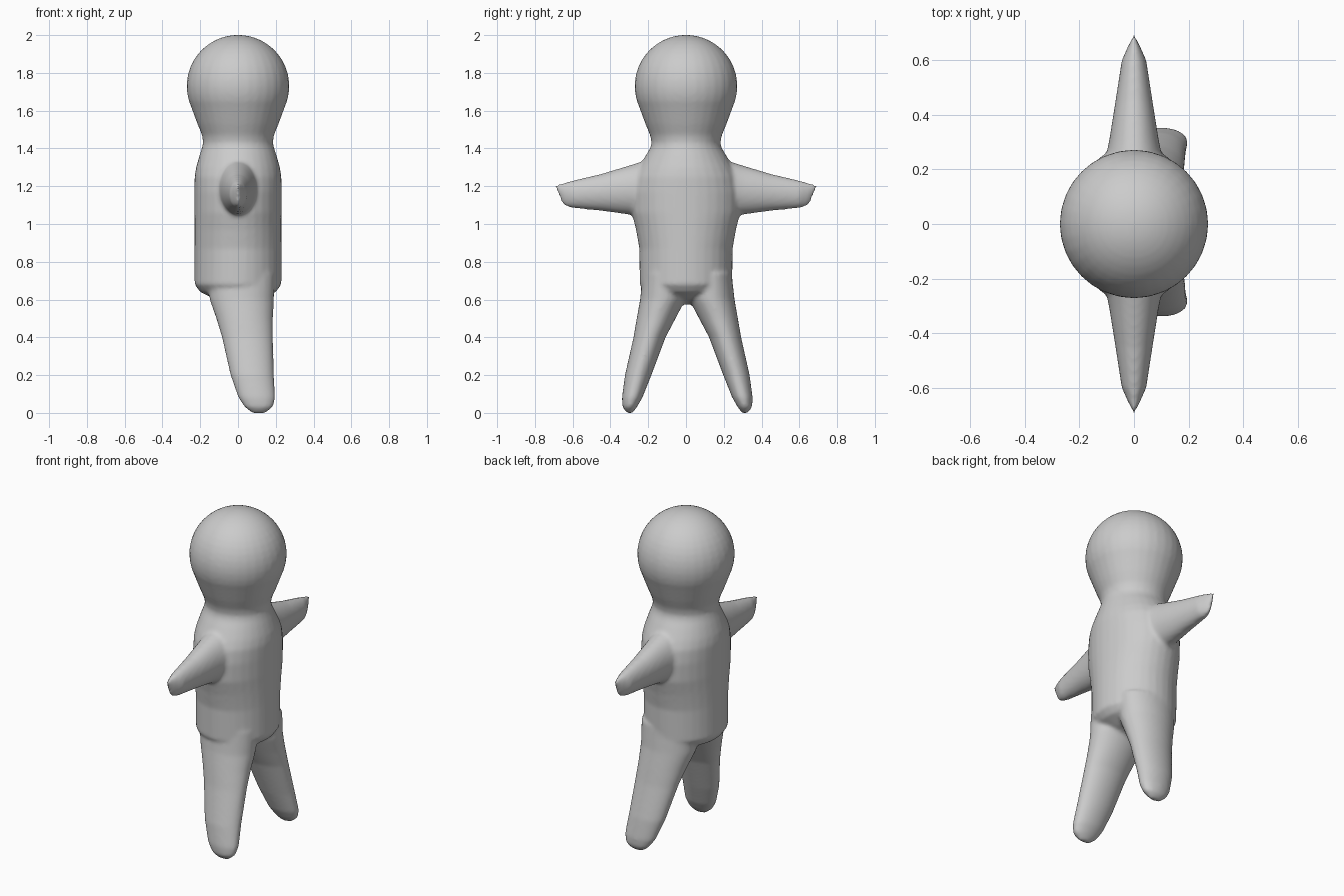
import bpy, bmesh
from math import sin, cos, pi, radians

if "Cube" in bpy.data.objects:
    bpy.data.objects.remove(bpy.data.objects["Cube"])

N = 32
bm = bmesh.new()


def loft(rings):
    """Skin a list of point rings and cap both ends."""
    start = len(bm.faces)
    loops = [[bm.verts.new(p) for p in ring] for ring in rings]
    for a, b in zip(loops, loops[1:]):
        for i in range(N):
            j = (i + 1) % N
            bm.faces.new((a[i], a[j], b[j], b[i]))
    bm.faces.new(loops[0][::-1])
    bm.faces.new(loops[-1])
    bm.faces.ensure_lookup_table()
    bmesh.ops.recalc_face_normals(bm, faces=bm.faces[start:])


def flat_ring(z, cx, cy, rx, ry):
    return [(cx + rx * cos(2 * pi * i / N), cy + ry * sin(2 * pi * i / N), z)
            for i in range(N)]


def arm_ring(side, y, half, top, bottom, slant=0):
    """Upright section of the arm; slant leans the end edge."""
    cz, rz = (top + bottom) / 2, (top - bottom) / 2
    ring = []
    for i in range(N):
        a = 2 * pi * i / N
        ring.append((half * cos(a), side * (y - slant * (1 - sin(a)) / 2),
                     cz + rz * sin(a)))
    return ring


# torso and neck: z, half width x, half width y
body = [(0.575, 0.04, 0.03), (0.605, 0.13, 0.13), (0.64, 0.20, 0.22),
        (0.68, 0.23, 0.245), (0.87, 0.23, 0.247), (0.97, 0.23, 0.265),
        (1.06, 0.23, 0.287), (1.17, 0.23, 0.29), (1.25, 0.23, 0.275),
        (1.30, 0.222, 0.25), (1.36, 0.205, 0.215), (1.40, 0.192, 0.19),
        (1.43, 0.185, 0.182), (1.47, 0.19, 0.19), (1.53, 0.215, 0.215)]
# round head on top
for deg in range(-25, 90, 8):
    a = radians(deg)
    r = 0.272 * cos(a)
    body.append((1.73 + 0.271 * sin(a), r, r))
body.append((2.001, 0.008, 0.008))
loft([flat_ring(z, 0, 0, rx, ry) for z, rx, ry in body])

# legs: z, centre x, centre y, half width x, half width y
leg = [(0.74, 0.015, 0.12, 0.18, 0.115), (0.60, 0.02, 0.13, 0.17, 0.12),
       (0.50, 0.035, 0.165, 0.15, 0.103), (0.40, 0.05, 0.20, 0.135, 0.085),
       (0.20, 0.075, 0.26, 0.115, 0.07), (0.08, 0.1, 0.292, 0.098, 0.054),
       (0.03, 0.11, 0.305, 0.075, 0.038), (0.0, 0.11, 0.305, 0.035, 0.015)]
# arms: y, half width x, top z, bottom z, slant
arm = [(0.10, 0.13, 1.36, 1.02, 0), (0.22, 0.11, 1.335, 1.035, 0),
       (0.30, 0.092, 1.31, 1.05, 0), (0.45, 0.068, 1.265, 1.07, 0),
       (0.60, 0.045, 1.23, 1.085, 0), (0.66, 0.024, 1.215, 1.092, 0.03),
       (0.697, 0.005, 1.205, 1.10, 0.045)]
for side in (-1, 1):
    loft([flat_ring(z, cx, side * cy + 0.007, rx, ry) for z, cx, cy, rx, ry in leg])
    loft([arm_ring(side, *section) for section in arm])

mesh = bpy.data.meshes.new("figure")
bm.to_mesh(mesh)
bm.free()
figure = bpy.data.objects.new("figure", mesh)
bpy.context.collection.objects.link(figure)

# fuse the parts into one soft skin
remesh = figure.modifiers.new("fuse", 'REMESH')
remesh.mode = 'VOXEL'
remesh.voxel_size = 0.011
remesh.use_smooth_shade = True
soften = figure.modifiers.new("soften", 'SMOOTH')
soften.factor = 0.5
soften.iterations = 6
